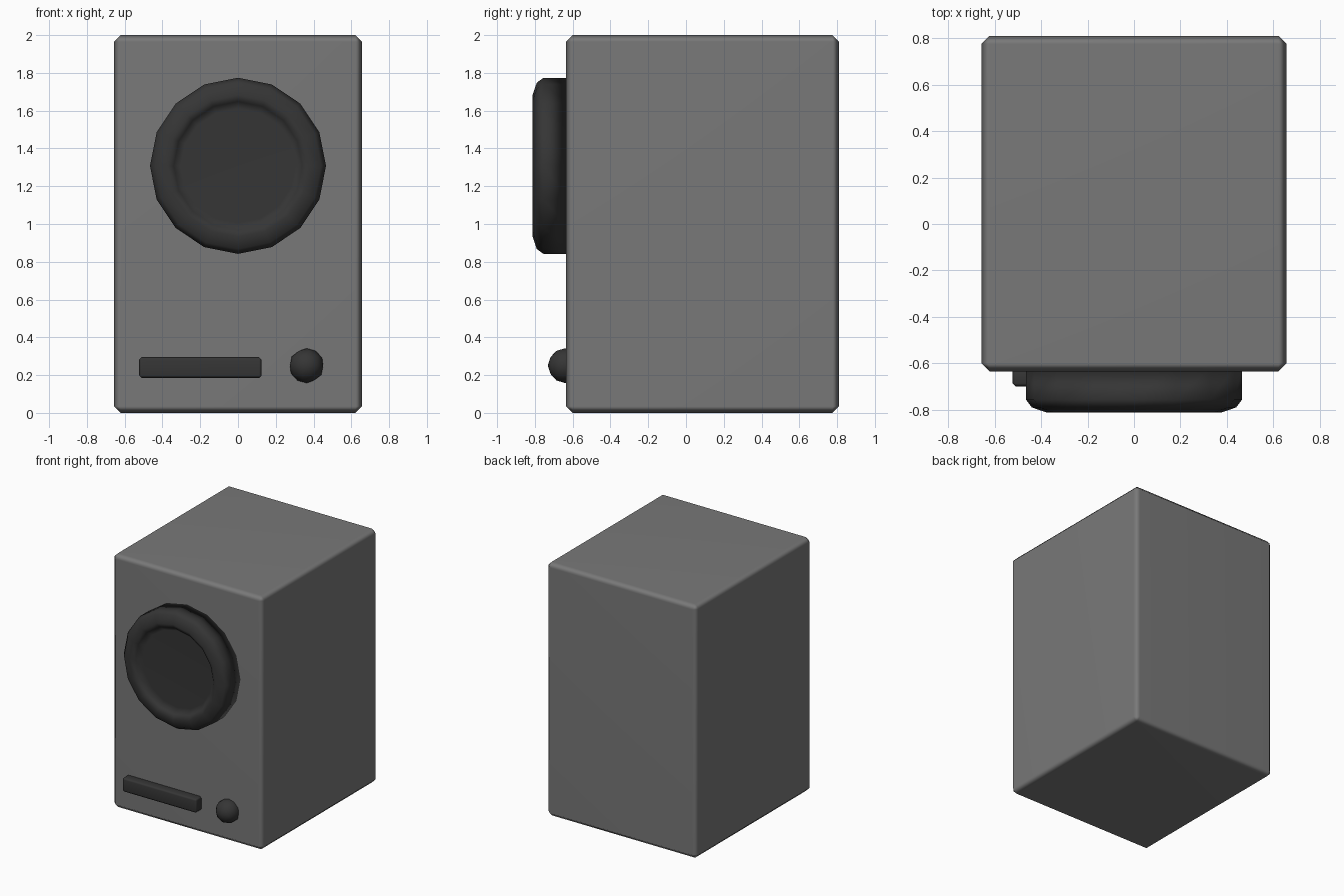
import bpy, bmesh, math

if "Cube" in bpy.data.objects:
    bpy.data.objects.remove(bpy.data.objects["Cube"], do_unlink=True)


def material(name, value):
    m = bpy.data.materials.new(name)
    m.use_nodes = True
    colour = (value, value, value, 1)
    m.diffuse_color = colour
    m.node_tree.nodes["Principled BSDF"].inputs["Base Color"].default_value = colour
    return m


grey = material("cabinet grey", 0.19)
black = material("soft black", 0.036)


def finish(name, bm, mat):
    bmesh.ops.recalc_face_normals(bm, faces=bm.faces)
    mesh = bpy.data.meshes.new(name)
    bm.to_mesh(mesh)
    bm.free()
    mesh.materials.append(mat)
    mesh.shade_smooth()
    obj = bpy.data.objects.new(name, mesh)
    bpy.context.collection.objects.link(obj)
    return obj


def chamfered_box(name, low, high, bevel, mat):
    bm = bmesh.new()
    bmesh.ops.create_cube(bm, size=1)
    for v in bm.verts:
        v.co = [(a + b) / 2 + c * (b - a) for a, b, c in zip(low, high, v.co)]
    obj = finish(name, bm, mat)
    mod = obj.modifiers.new("chamfer", "BEVEL")
    mod.width = bevel
    mod.segments = 1
    obj.modifiers.new("flat panels", "WEIGHTED_NORMAL")
    return obj


def turned_part(name, centre, profile, sides, mat):
    """Revolve (radius, y) points about a front-to-back axis and cap the ends."""
    bm = bmesh.new()
    rings = []
    for r, y in profile:
        angles = [math.tau * i / sides for i in range(sides)]
        rings.append([bm.verts.new((centre[0] + r * math.cos(a), y,
                                    centre[1] + r * math.sin(a))) for a in angles])
    for a, b in zip(rings, rings[1:]):
        for i in range(sides):
            j = (i + 1) % sides
            bm.faces.new((a[i], a[j], b[j], b[i]))
    bm.faces.new(rings[0])
    bm.faces.new(rings[-1])
    obj = finish(name, bm, mat)
    obj.modifiers.new("flat panels", "WEIGHTED_NORMAL")
    return obj


# Cabinet and control bar
chamfered_box("cabinet", (-0.657, -0.635, 0), (0.657, 0.81, 2), 0.035, grey)
chamfered_box("control_bar", (-0.523, -0.70, 0.185), (0.125, -0.62, 0.295), 0.013, black)

# Driver surround with recessed cone plate
turned_part("driver_surround", (0, 1.308),
            [(0.466, -0.62), (0.466, -0.755), (0.44, -0.79), (0.375, -0.812),
             (0.34, -0.79), (0.303, -0.75)], 16, black)

# Round knob half sunk into the front
bm = bmesh.new()
bmesh.ops.create_icosphere(bm, subdivisions=2, radius=0.092)
knob = finish("knob", bm, black)
knob.location = (0.363, -0.64, 0.25)
